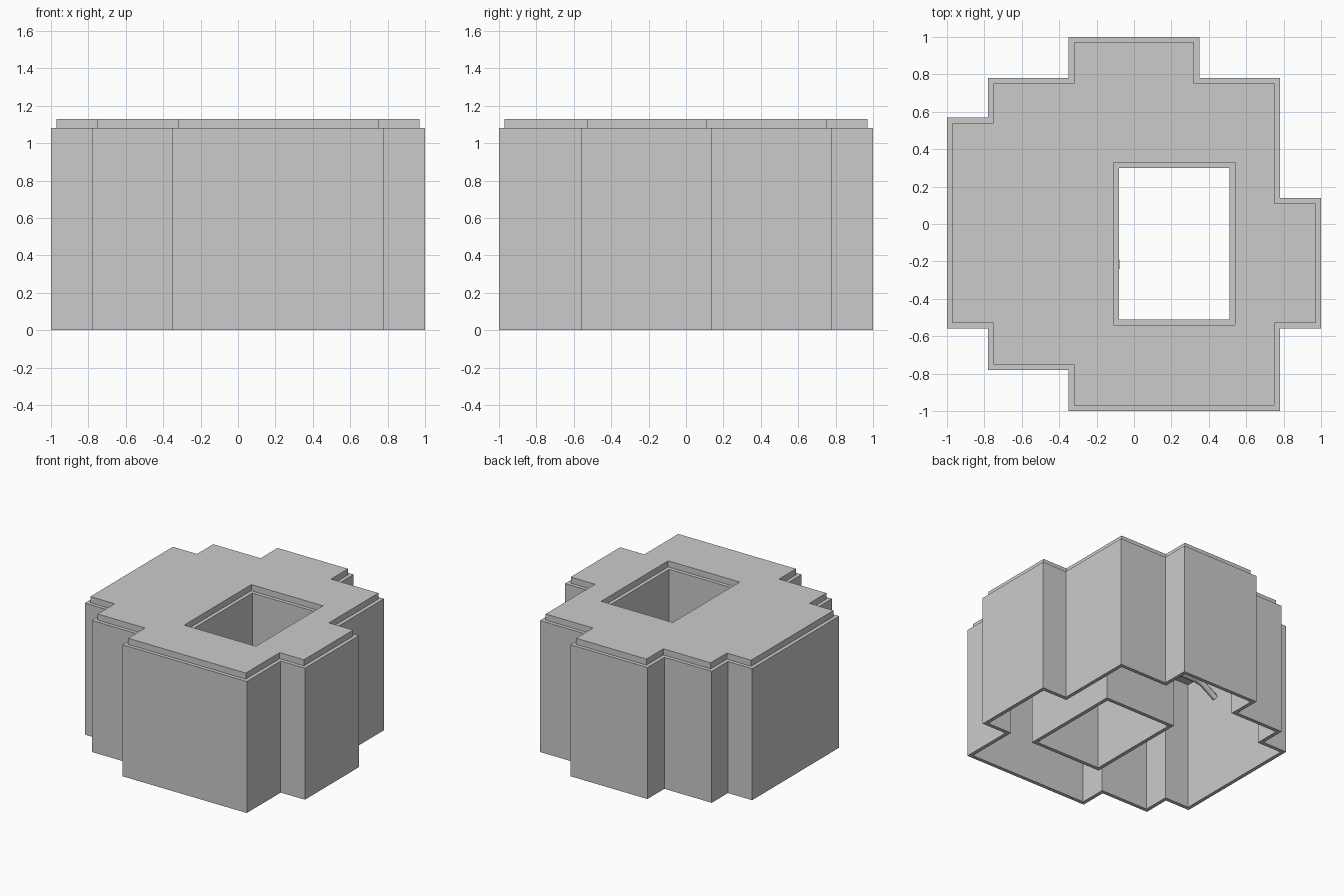
import bpy
import bmesh
from mathutils import Vector

cube = bpy.data.objects.get("Cube")
if cube:
    bpy.data.objects.remove(cube, do_unlink=True)

WALL = 0.03      # wall thickness, also the width of the top ledge
SHOULDER = 1.08  # height of the ledge
TOP = 1.13

grey = bpy.data.materials.new("light_grey")
grey.use_nodes = True
grey.diffuse_color = (0.6, 0.6, 0.6, 1)
grey.node_tree.nodes["Principled BSDF"].inputs["Base Color"].default_value = (0.6, 0.6, 0.6, 1)


def inset(points, amount):
    """Move every side of a counter-clockwise, right-angled outline inwards."""
    result = []
    for i, p in enumerate(points):
        p = Vector(p)
        before = (p - Vector(points[i - 1])).normalized()
        after = (Vector(points[(i + 1) % len(points)]) - p).normalized()
        shift = Vector((-before.y, before.x)) + Vector((-after.y, after.x))
        result.append(tuple(p + shift * amount))
    return result


def ring_prism(name, outer, inner, z0, z1):
    """Extrude the area between two outlines."""
    bm = bmesh.new()
    edges = []
    for loop in (outer, inner):
        verts = [bm.verts.new((x, y, z0)) for x, y in loop]
        edges += [bm.edges.new((verts[i - 1], v)) for i, v in enumerate(verts)]
    bmesh.ops.triangle_fill(bm, edges=edges, use_beauty=True, use_dissolve=False)
    solid = bmesh.ops.extrude_face_region(bm, geom=bm.faces[:], use_keep_orig=True)
    top = [g for g in solid["geom"] if isinstance(g, bmesh.types.BMVert)]
    bmesh.ops.translate(bm, verts=top, vec=(0, 0, z1 - z0))
    bmesh.ops.recalc_face_normals(bm, faces=bm.faces[:])
    mesh = bpy.data.meshes.new(name)
    bm.to_mesh(mesh)
    bm.free()
    mesh.materials.append(grey)
    obj = bpy.data.objects.new(name, mesh)
    bpy.context.collection.objects.link(obj)
    return obj


# Stepped floor plan, counter-clockwise
plan = [(-0.35, -1), (0.78, -1), (0.78, -0.56), (1, -0.56), (1, 0.14),
        (0.78, 0.14), (0.78, 0.78), (0.35, 0.78), (0.35, 1), (-0.35, 1),
        (-0.35, 0.78), (-0.78, 0.78), (-0.78, 0.57), (-1, 0.57),
        (-1, -0.56), (-0.78, -0.56), (-0.78, -0.78), (-0.35, -0.78)]
plan_inner = inset(plan, WALL)

# Rectangular well through the block
well = [(-0.11, -0.54), (0.54, -0.54), (0.54, 0.33), (-0.11, 0.33)]
well_inner = inset(well, WALL)

ring_prism("outer_wall", plan, plan_inner, 0, SHOULDER)
ring_prism("well_wall", well, well_inner, 0, SHOULDER)
ring_prism("top_plate", plan_inner, well, SHOULDER - 0.03, TOP)

# Bent pipe inside, from the well to the side wall
curve = bpy.data.curves.new("inner_pipe", "CURVE")
curve.dimensions = "3D"
curve.bevel_depth = 0.025
curve.bevel_resolution = 1
curve.use_fill_caps = True
path = [(-0.078, 0.89), (-0.78, 0.89), (-0.84, 0.88), (-0.97, 0.8)]
spline = curve.splines.new("POLY")
spline.points.add(len(path) - 1)
for point, (x, z) in zip(spline.points, path):
    point.co = (x, -0.215, z, 1)
curve.materials.append(grey)
pipe = bpy.data.objects.new("inner_pipe", curve)
bpy.context.collection.objects.link(pipe)
